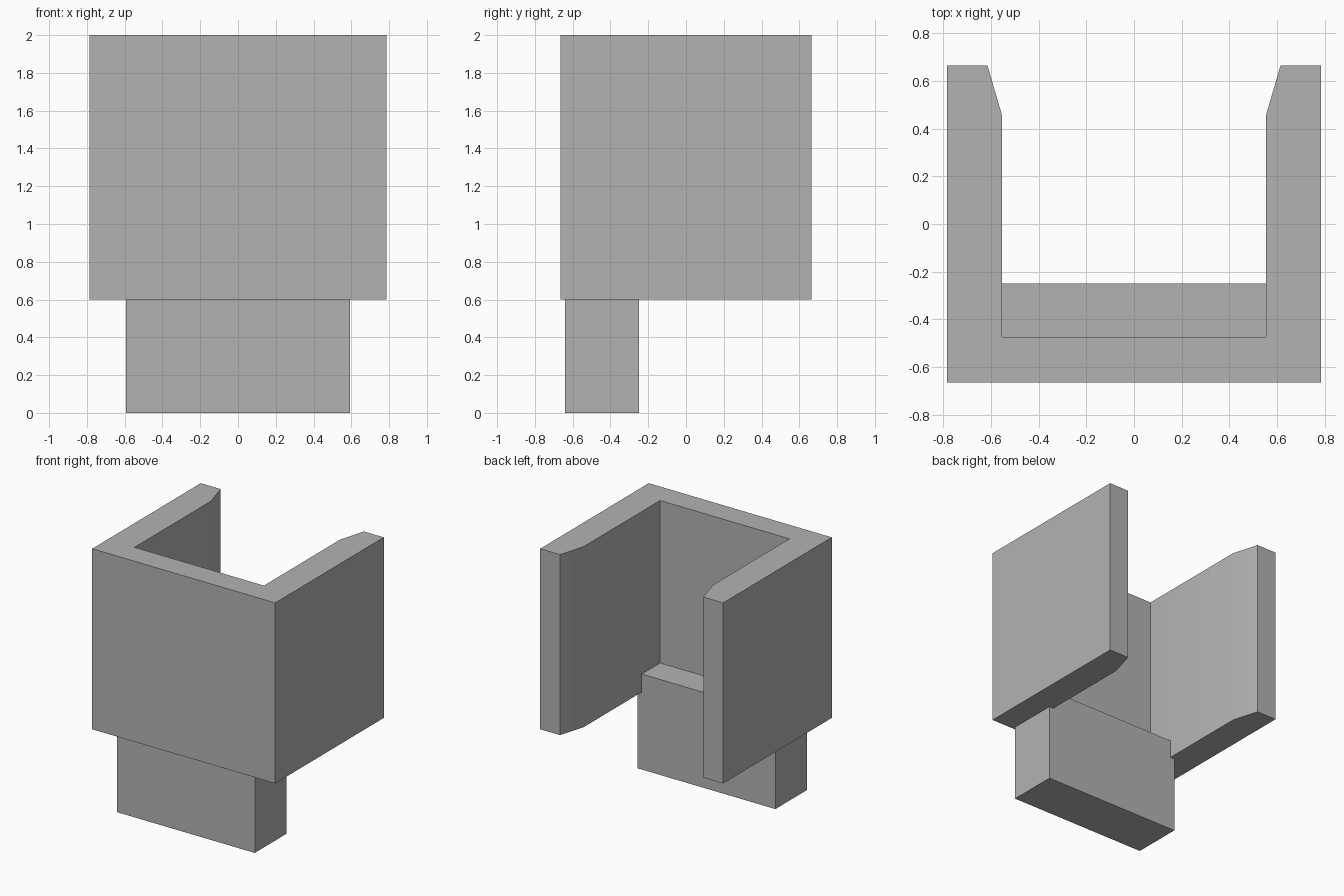
import bpy
import bmesh

cube = bpy.data.objects.get("Cube")
if cube:
    bpy.data.objects.remove(cube, do_unlink=True)

# Single plain grey finish
grey = bpy.data.materials.new("plain_grey")
grey.use_nodes = True
colour = (0.45, 0.45, 0.45, 1)
grey.diffuse_color = colour
grey.node_tree.nodes["Principled BSDF"].inputs["Base Color"].default_value = colour


def extrude_outline(name, outline, bottom, top):
    """Raise a counter-clockwise plan outline into a closed solid."""
    bm = bmesh.new()
    base = bm.faces.new([bm.verts.new((x, y, bottom)) for x, y in outline])
    raised = bmesh.ops.extrude_face_region(bm, geom=[base], use_keep_orig=True)
    verts = [v for v in raised["geom"] if isinstance(v, bmesh.types.BMVert)]
    bmesh.ops.translate(bm, verts=verts, vec=(0, 0, top - bottom))
    bmesh.ops.recalc_face_normals(bm, faces=bm.faces)
    mesh = bpy.data.meshes.new(name)
    bm.to_mesh(mesh)
    bm.free()
    mesh.materials.append(grey)
    obj = bpy.data.objects.new(name, mesh)
    bpy.context.collection.objects.link(obj)
    bpy.ops.object.select_all(action="DESELECT")
    obj.select_set(True)
    bpy.context.view_layer.objects.active = obj
    bpy.ops.object.shade_smooth_by_angle()
    return obj


def mirrored(half):
    """Complete a right-hand half outline across x = 0."""
    return half + [(-x, y) for x, y in reversed(half)]


# Channel: front wall and two side walls with flared rear inner edges
channel_half = [(0.785, -0.665), (0.785, 0.665), (0.615, 0.665),
                (0.555, 0.46), (0.555, -0.475)]
extrude_outline("channel_walls", mirrored(channel_half), 0.6, 2.0)

# Block: hangs below the channel and rises a little way inside it
block_half = [(0.592, -0.64), (0.592, -0.25)]
extrude_outline("lower_block", mirrored(block_half), 0.0, 0.74)
